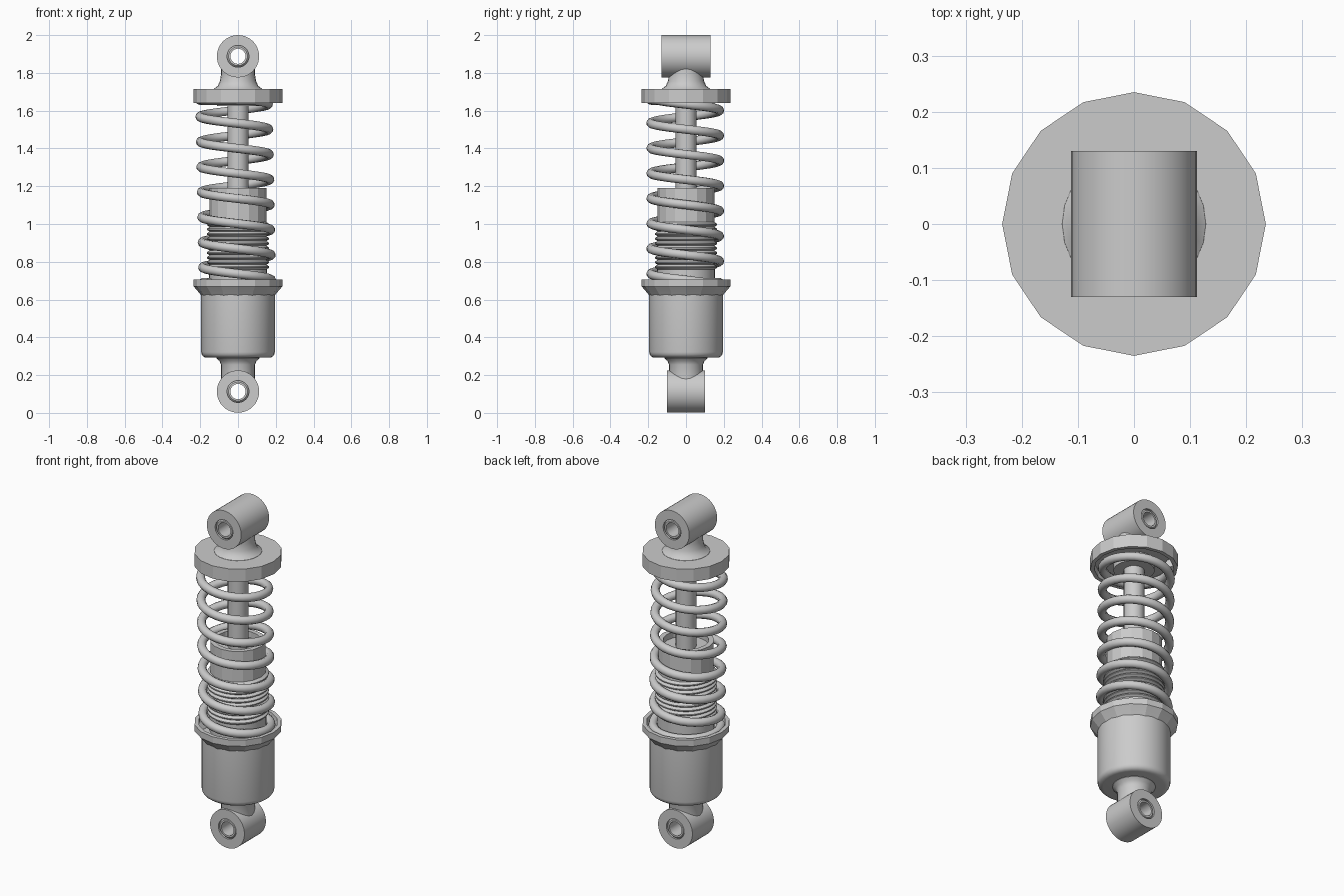
import bpy, bmesh
from math import pi, cos, sin, radians
from mathutils import Matrix, Vector

if "Cube" in bpy.data.objects:
    bpy.data.objects.remove(bpy.data.objects["Cube"], do_unlink=True)


def shade(obj, angle):
    bpy.ops.object.select_all(action='DESELECT')
    obj.select_set(True)
    bpy.context.view_layer.objects.active = obj
    bpy.ops.object.shade_smooth_by_angle(angle=radians(angle))


def lathe(name, profile, sides=32, angle=30, closed=False, matrix=None):
    """Spin a (radius, height) profile around z."""
    bm = bmesh.new()
    verts = [bm.verts.new((r, 0, z)) for r, z in profile]
    pairs = list(zip(verts, verts[1:]))
    if closed:
        pairs.append((verts[-1], verts[0]))
    edges = [bm.edges.new(p) for p in pairs]
    bmesh.ops.spin(bm, geom=verts + edges, cent=(0, 0, 0), axis=(0, 0, 1),
                   angle=2 * pi, steps=sides, use_merge=True)
    bmesh.ops.remove_doubles(bm, verts=bm.verts, dist=1e-5)
    bmesh.ops.recalc_face_normals(bm, faces=bm.faces)
    if matrix:
        bm.transform(matrix)
    mesh = bpy.data.meshes.new(name)
    bm.to_mesh(mesh)
    bm.free()
    obj = bpy.data.objects.new(name, mesh)
    bpy.context.collection.objects.link(obj)
    shade(obj, angle)
    return obj


def mounting_eye(prefix, z, half):
    """Horizontal eye along y with a chamfered bush and a through hole."""
    place = Matrix.Translation((0, 0, z)) @ Matrix.Rotation(pi / 2, 4, 'X')
    for part, outer, inner, h, chamfer in (("eye", .112, .058, half, 0),
                                           ("bush", .059, .04, half - .003, .009)):
        ring = [(inner, -h), (outer - chamfer, -h)]
        if chamfer:
            ring += [(outer, chamfer - h), (outer, h - chamfer)]
        else:
            ring.append((outer, -h))
            ring.pop(1)
        ring += [(outer - chamfer, h), (inner, h)]
        lathe(f"{prefix}_{part}", ring, 40, closed=True, matrix=place)


# Mounting eyes and their flared necks
mounting_eye("top", 1.888, .13)
mounting_eye("bottom", .113, .1)
lathe("top_neck", [(0, 1.70), (.13, 1.70), (.128, 1.716), (.108, 1.73),
                   (.096, 1.755), (.09, 1.79), (.09, 1.823), (0, 1.823)], 24)
lathe("bottom_neck", [(0, .178), (.09, .178), (.09, .255), (.098, .275),
                      (.115, .29), (.115, .31), (0, .31)], 24)

# Faceted upper spring seat, hollow underneath
lathe("upper_spring_seat", [(0, 1.715), (.235, 1.715), (.235, 1.64),
                            (.213, 1.64), (.213, 1.68), (0, 1.68)], 16, 15)
lathe("rod_collar", [(0, 1.69), (.11, 1.69), (.11, 1.625), (0, 1.625)], 24)

# Piston rod
lathe("piston_rod", [(0, 1.1), (.055, 1.1), (.055, 1.66), (0, 1.66)], 24)

# Faceted body tube with a recessed top
lathe("body_tube", [(0, .98), (.15, .98), (.15, 1.19), (.122, 1.19),
                    (.122, 1.155), (0, 1.155)], 16, 15)

# Threaded sleeve
teeth, start, step = 10, .76, .025
thread = [(0, .62), (.153, .62), (.153, start)]
for i in range(teeth):
    z = start + i * step
    thread += [(.165, z + step * .35), (.165, z + step * .6), (.15, z + step)]
lathe("threaded_sleeve", thread + [(0, start + teeth * step)], 32)

# Lower spring cup and rounded reservoir
lathe("lower_spring_cup", [(.19, .615), (.197, .625), (.235, .67), (.235, .707),
                           (.213, .707), (.208, .665), (0, .665), (0, .615)],
      16, 15, closed=True)
corner = [(.165 + .03 * sin(a), .322 - .03 * cos(a))
          for a in (i * pi / 8 for i in range(5))]
lathe("reservoir", [(0, .292)] + corner + [(.195, .64), (0, .64)], 32)

# Coil spring, leaning slightly, with flattened end turns
curve = bpy.data.curves.new("coil_spring", 'CURVE')
curve.dimensions = '3D'
curve.bevel_depth = .024
curve.bevel_resolution = 3
curve.use_fill_caps = True
per_turn, first, last = 32, -1.1, 7.15
count = int((last - first) * per_turn) + 1
spline = curve.splines.new('POLY')
spline.points.add(count - 1)
for i, point in enumerate(spline.points):
    turn = first + i / per_turn
    z = min(max(.77 + .133 * turn, .69), 1.655)
    a = pi - 2 * pi * turn
    lean = -.004 - .018 * (z - .7)
    point.co = (lean + .182 * cos(a), -.004 + .182 * sin(a), z, 1)
spring = bpy.data.objects.new("coil_spring", curve)
bpy.context.collection.objects.link(spring)
bpy.ops.object.select_all(action='DESELECT')
spring.select_set(True)
bpy.context.view_layer.objects.active = spring
bpy.ops.object.convert(target='MESH')
shade(bpy.context.view_layer.objects.active, 50)
